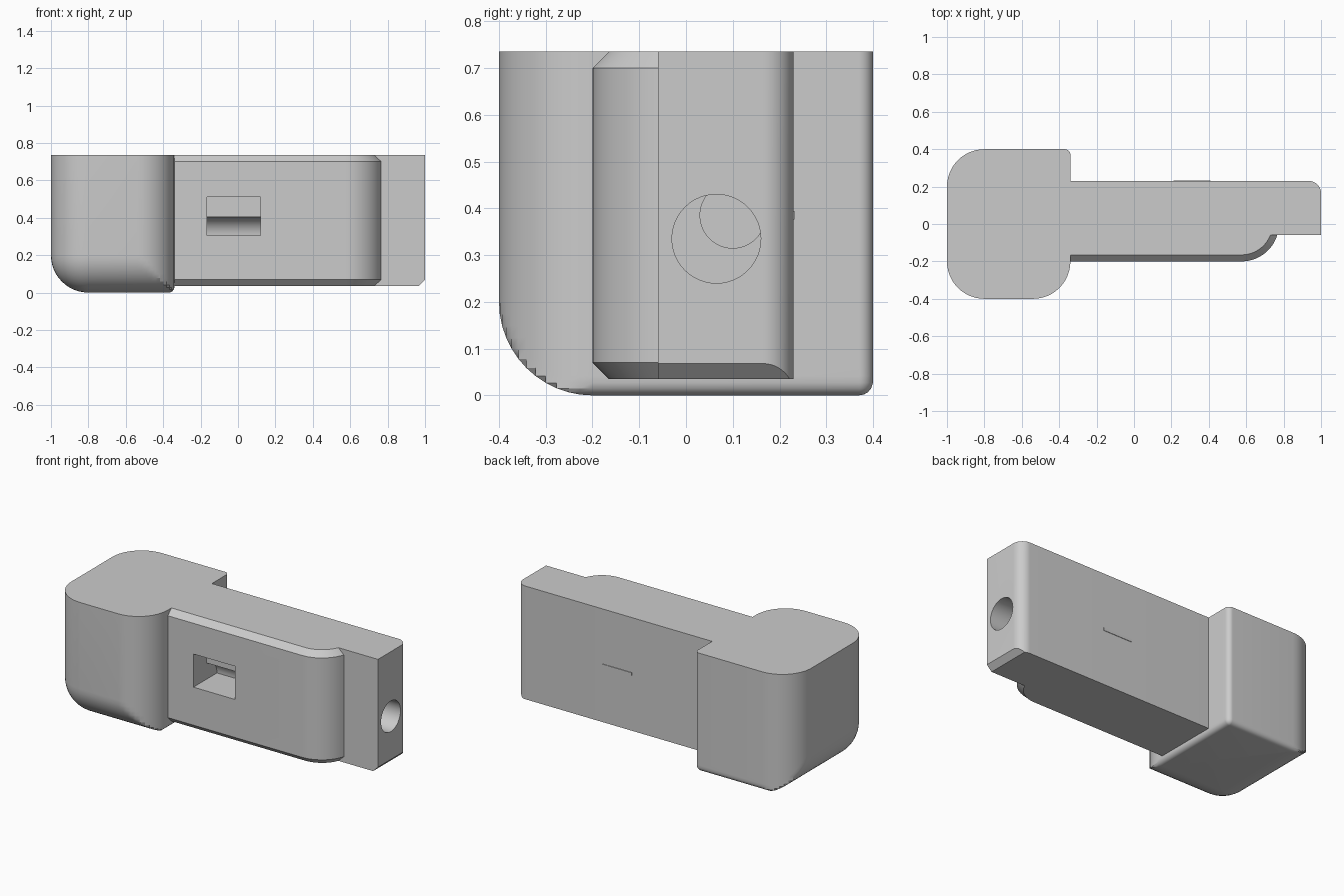
import bpy, bmesh
from math import sin, cos, radians, sqrt
from mathutils import Vector

cube = bpy.data.objects.get("Cube")
if cube:
    bpy.data.objects.remove(cube, do_unlink=True)

grey = bpy.data.materials.new("plain grey")
grey.use_nodes = True
color = (0.6, 0.6, 0.6, 1)
grey.diffuse_color = color
grey.node_tree.nodes["Principled BSDF"].inputs["Base Color"].default_value = color

TOP, LOW, JOINT, STEPS = 0.735, 0.035, -0.34, 12


def arc(cx, cy, r, start, end, steps=STEPS):
    angles = [radians(start + (end - start) * i / steps) for i in range(steps + 1)]
    return [(cx + r * cos(a), cy + r * sin(a)) for a in angles]


def loft(name, rings, cut=None):
    """Skin a stack of matching rings, cap both ends, optionally slice by a plane."""
    bm = bmesh.new()
    loops = [[bm.verts.new(p) for p in ring] for ring in rings]
    n = len(loops[0])
    for a, b in zip(loops, loops[1:]):
        for i in range(n):
            j = (i + 1) % n
            bm.faces.new((a[i], a[j], b[j], b[i]))
    bm.faces.new(loops[0][::-1])
    bm.faces.new(loops[-1])
    bmesh.ops.remove_doubles(bm, verts=bm.verts, dist=1e-5)
    if cut:
        res = bmesh.ops.bisect_plane(bm, geom=bm.verts[:] + bm.edges[:] + bm.faces[:],
                                     plane_co=cut[0], plane_no=cut[1], clear_outer=True)
        edges = [e for e in res["geom_cut"] if isinstance(e, bmesh.types.BMEdge)]
        bmesh.ops.holes_fill(bm, edges=edges)
    bmesh.ops.recalc_face_normals(bm, faces=bm.faces)
    mesh = bpy.data.meshes.new(name)
    bm.to_mesh(mesh)
    bm.free()
    mesh.materials.append(grey)
    obj = bpy.data.objects.new(name, mesh)
    bpy.context.collection.objects.link(obj)
    return obj


def along_z(plan, z):
    return [(x, y, z) for x, y in plan]


def along_x(name, section, x0, x1):
    return loft(name, [[(x, y, z) for y, z in section] for x in (x0, x1)])


def rounding(r, z):
    """Inset of a bottom edge rounded with radius r at height z."""
    return r - sqrt(max(0, r * r - max(0, r - z) ** 2))


# Head: block with large left/front rounding and a fine back/right rounding
R, S = 0.2, 0.03


def head_ring(z):
    f, g = rounding(R, z), rounding(S, z)
    back_right = arc(JOINT - S, 0.4 - S, S - g, 0, 90)
    back_left = [(max(x, -1 + f), min(y, 0.4 - g)) for x, y in arc(-0.8, 0.2, R, 90, 180)]
    front_left = arc(-0.8, -0.2, R - f, 180, 270)
    front_right = [(min(x, JOINT - g), max(y, -0.4 + f))
                   for x, y in arc(JOINT - R, -0.2, R, 270, 360)]
    return along_z(back_right + back_left + front_left + front_right, z)


levels = [R * (1 - cos(radians(90 * i / STEPS))) for i in range(STEPS + 1)]
head = loft("head", [head_ring(z) for z in levels + [TOP]])

# Arm: long bar with a rounded back corner and a chamfered lower end
FACE, BACK = -0.06, 0.23
arm_plan = [(JOINT, FACE), (1, FACE)] + arc(0.935, BACK - 0.065, 0.065, 0, 90) + [(JOINT, BACK)]
arm = loft("arm", [along_z(arm_plan, z) for z in (LOW, TOP)],
           cut=(Vector((1, 0, LOW + 0.033)), Vector((1, 0, -1))))

# Front pad: raised plate with a curved end and chamfered top and bottom
C = 0.035


def pad_ring(inset, z):
    r = R - inset
    curve = [(x, min(y, FACE)) for x, y in arc(0.575, 0, r, 270, 342.5)]
    curve[-1] = (0.575 + sqrt(r * r - FACE * FACE), FACE)
    return along_z([(JOINT, FACE), (JOINT, -r)] + curve, z)


pad = loft("front_pad", [pad_ring(C, LOW), pad_ring(0, LOW + C),
                         pad_ring(0, TOP - C), pad_ring(C, TOP)])

# Cutters: front slot with a curved recess, end bore and narrower inner bore
slot_section = [(-0.25, 0.305), (-0.25, 0.51), (-0.07, 0.51)] + arc(-0.07, 0.305, 0.1, 90, 0)
slot = along_x("slot_cutter", slot_section, -0.165, 0.12)
bore = along_x("bore_cutter", arc(0.065, 0.335, 0.095, 0, 352.5, 47), 0.45, 1.1)
inner = along_x("inner_bore_cutter", arc(0.1, 0.385, 0.07, 0, 352.5, 47), 0.2, 0.5)

for target, cutters in ((arm, (slot, bore, inner)), (pad, (slot,))):
    bpy.context.view_layer.objects.active = target
    for cutter in cutters:
        mod = target.modifiers.new("cut", 'BOOLEAN')
        mod.operation = 'DIFFERENCE'
        mod.solver = 'EXACT'
        mod.object = cutter
        bpy.ops.object.modifier_apply(modifier=mod.name)
for cutter in (slot, bore, inner):
    bpy.data.objects.remove(cutter, do_unlink=True)

# Small raised rib on the back of the arm
rib_section = [(BACK - 0.01, 0.37), (BACK + 0.002, 0.376),
               (BACK + 0.002, 0.394), (BACK - 0.01, 0.4)]
rib = along_x("back_rib", rib_section, 0.21, 0.41)

# Smooth the curves, keep the edges crisp
bpy.ops.object.select_all(action='DESELECT')
for obj in (head, arm, pad, rib):
    obj.select_set(True)
bpy.context.view_layer.objects.active = head
bpy.ops.object.shade_smooth_by_angle(angle=radians(25))
